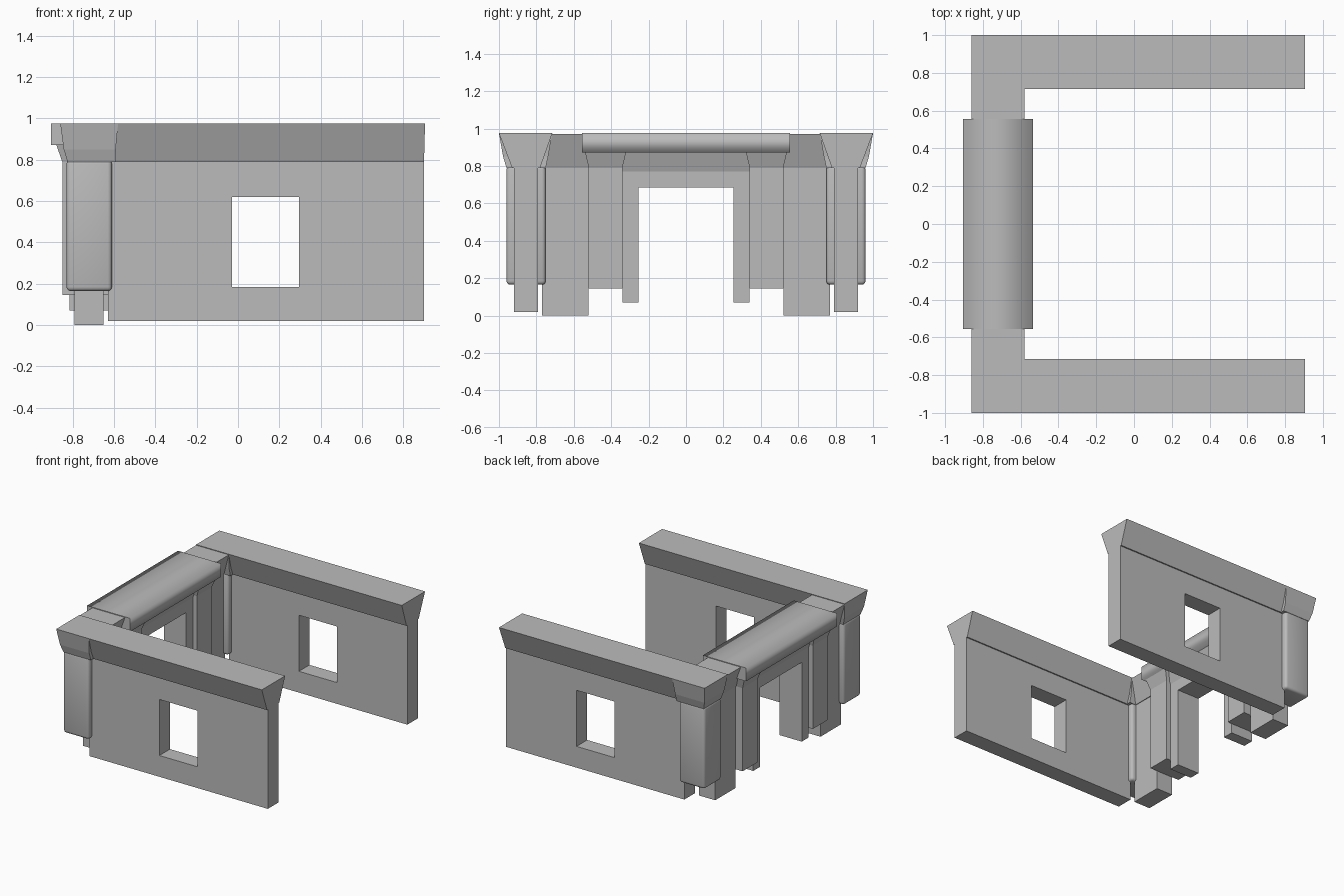
import bpy, bmesh

cube = bpy.data.objects.get("Cube")
if cube:
    bpy.data.objects.remove(cube)

stone = bpy.data.materials.new("grey stone")
stone.use_nodes = True
colour = (0.5, 0.5, 0.5, 1)
stone.diffuse_color = colour
stone.node_tree.nodes["Principled BSDF"].inputs["Base Color"].default_value = colour


def make(name, bm):
    bmesh.ops.recalc_face_normals(bm, faces=bm.faces)
    mesh = bpy.data.meshes.new(name)
    bm.to_mesh(mesh)
    bm.free()
    mesh.materials.append(stone)
    obj = bpy.data.objects.new(name, mesh)
    bpy.context.collection.objects.link(obj)
    return obj


def stack(name, layers):
    """Solid lofted through rectangles (x0, x1, y0, y1, z), lowest first."""
    bm = bmesh.new()
    rings = [[bm.verts.new(p) for p in ((a, c, z), (b, c, z), (b, d, z), (a, d, z))]
             for a, b, c, d, z in layers]
    bm.faces.new(rings[0])
    bm.faces.new(rings[-1])
    for low, high in zip(rings, rings[1:]):
        for i in range(4):
            j = (i + 1) % 4
            bm.faces.new((low[i], low[j], high[j], high[i]))
    return make(name, bm)


def box(name, x0, x1, y0, y1, z0, z1):
    return stack(name, [(x0, x1, y0, y1, z0), (x0, x1, y0, y1, z1)])


def wall(name, y0, y1):
    """Wall with a window opening, as a grid of cells without the middle one."""
    xs, zs = (-0.63, -0.03, 0.295, 0.9), (0.02, 0.185, 0.62, 0.8)
    bm = bmesh.new()
    grid = [[bm.verts.new((x, y0, z)) for z in zs] for x in xs]
    for i in range(3):
        for j in range(3):
            if (i, j) != (1, 1):
                bm.faces.new((grid[i][j], grid[i + 1][j], grid[i + 1][j + 1], grid[i][j + 1]))
    out = bmesh.ops.extrude_face_region(bm, geom=bm.faces[:], use_keep_orig=True)
    moved = [v for v in out["geom"] if isinstance(v, bmesh.types.BMVert)]
    bmesh.ops.translate(bm, verts=moved, vec=(0, y1 - y0, 0))
    return make(name, bm)


TOP, EAVE = 0.975, 0.79

for side, s in (("front", -1), ("back", 1)):
    def span(a, b):
        return tuple(sorted((s * a, s * b)))

    # Long wall and its flared coping
    wall(side + "_wall", *span(0.79, 0.92))
    stack(side + "_coping", [(-0.6, 0.9, *span(0.78, 0.93), EAVE),
                             (-0.6, 0.905, *span(0.715, 1.0), TOP)])

    # Corner column with softened edges
    column = box(side + "_corner_column", -0.83, -0.61, *span(0.75, 0.96), 0.165, 0.8)
    bevel = column.modifiers.new("soft corners", "BEVEL")
    bevel.width = 0.02
    bevel.segments = 3
    group = column.vertex_groups.new(name="corners")
    group.add(range(8), 1, "REPLACE")
    bevel.limit_method = "ANGLE"
    for poly in column.data.polygons:
        poly.use_smooth = True

    # Corner capital, curving in towards the column
    stack(side + "_corner_capital", [(-0.825, -0.59, *span(0.75, 0.96), EAVE),
                                     (-0.843, -0.592, *span(0.737, 0.978), 0.85),
                                     (-0.86, -0.58, *span(0.715, 1.0), TOP)])

    # Short side wall with coping
    box(side + "_side_wall", -0.79, -0.65, *span(0.52, 0.77), 0, 0.8)
    stack(side + "_side_coping", [(-0.795, -0.645, *span(0.5, 0.75), EAVE),
                                  (-0.86, -0.58, *span(0.5, 0.72), 0.97)])

    # Gate pilaster, its capital and the inner jamb
    box(side + "_pilaster", -0.85, -0.59, *span(0.34, 0.52), 0.145, 0.8)
    stack(side + "_pilaster_capital", [(-0.85, -0.59, *span(0.34, 0.52), EAVE),
                                       (-0.88, -0.56, *span(0.32, 0.54), 0.875)])
    box(side + "_gate_jamb", -0.815, -0.625, *span(0.255, 0.34), 0.07, 0.78)

# Gate lintel, flaring up to the beam
stack("gate_lintel", [(-0.815, -0.625, -0.34, 0.34, 0.685),
                      (-0.815, -0.625, -0.34, 0.34, 0.77),
                      (-0.85, -0.59, -0.34, 0.34, 0.875)])

# Top beam, shaded softly along its length with flat ends
beam = box("gate_beam", -0.905, -0.535, -0.557, 0.557, 0.872, TOP)
for poly in beam.data.polygons:
    poly.use_smooth = abs(poly.normal.y) < 0.5
